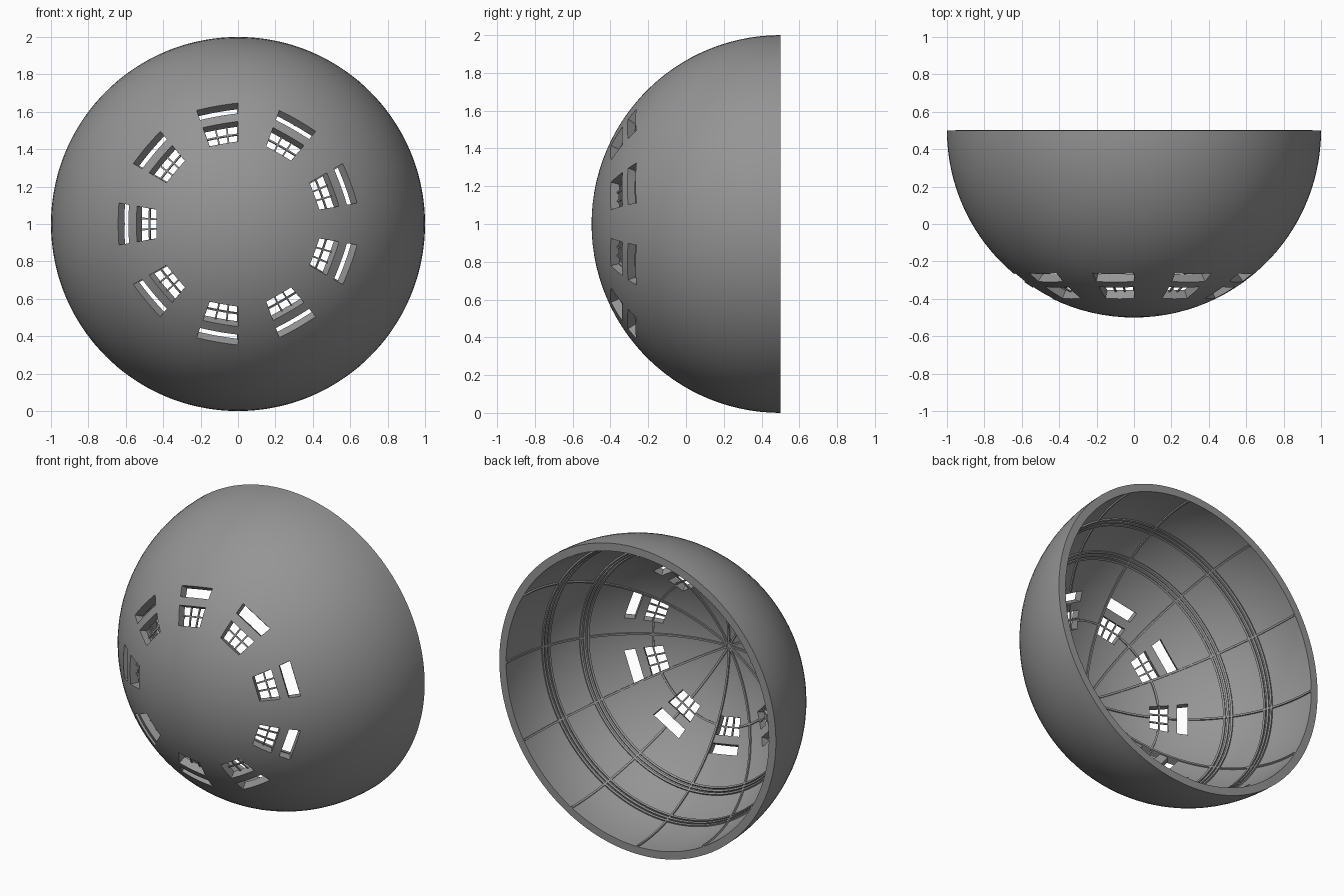
import bpy, bmesh, math
from mathutils import Vector

if "Cube" in bpy.data.objects:
    bpy.data.objects.remove(bpy.data.objects["Cube"])

C = Vector((0, 0.5, 1))          # sphere centre, pole points to -y
WIN = [180 + 40 * k for k in range(9)]   # window azimuths
W0, W1, S0, S1 = 26, 33, 36, 40  # polar limits of windows and slots
INNER = 0.95

GREY = bpy.data.materials.new("dark_grey")
GREY.diffuse_color = (0.3, 0.3, 0.3, 1)
GREY.use_nodes = True
GREY.node_tree.nodes["Principled BSDF"].inputs["Base Color"].default_value = GREY.diffuse_color


def direction(t, p):
    t, p = math.radians(t), math.radians(p)
    return Vector((math.sin(t) * math.cos(p), -math.cos(t), math.sin(t) * math.sin(p)))


def straight(t, p):
    """Polar angle adjusted so the opening edges run straight."""
    d = abs((p - 180 + 20) % 40 - 20)
    d = min(d, 20 - d)
    k = math.cos(math.radians(6)) / math.cos(math.radians(d))
    return math.degrees(math.atan(math.tan(math.radians(t)) * k))


def finish(bm, name):
    me = bpy.data.meshes.new(name)
    bm.to_mesh(me)
    bm.free()
    me.materials.append(GREY)
    ob = bpy.data.objects.new(name, me)
    bpy.context.collection.objects.link(ob)
    bpy.ops.object.select_all(action='DESELECT')
    ob.select_set(True)
    bpy.context.view_layer.objects.active = ob
    return ob


def shade():
    bpy.ops.object.shade_smooth_by_angle(angle=math.radians(30))


def strip(bm, path, width, r0, r1, closed=False):
    """Rectangular bar following (polar, azimuth) points on the sphere."""
    pts = [direction(*q) for q in path]
    n = len(pts)
    rows = []
    for i, d in enumerate(pts):
        if closed:
            tan = pts[(i + 1) % n] - pts[i - 1]
        else:
            tan = pts[min(i + 1, n - 1)] - pts[max(i - 1, 0)]
        s = tan.cross(d).normalized() * width / 2
        rows.append([bm.verts.new(C + v) for v in
                     (d * r0 - s, d * r0 + s, d * r1 + s, d * r1 - s)])
    for i in range(n if closed else n - 1):
        a, b = rows[i], rows[(i + 1) % n]
        for k in range(4):
            bm.faces.new((a[k], a[(k + 1) % 4], b[(k + 1) % 4], b[k]))
    if not closed:
        bm.faces.new(rows[0])
        bm.faces.new(rows[-1][::-1])


def span(a, b, n):
    return [a + (b - a) * i / n for i in range(n + 1)]


def done(bm, name):
    bmesh.ops.recalc_face_normals(bm, faces=bm.faces)
    finish(bm, name)
    shade()


# dome shell: polar grid with window and slot cells left open
STEP = 2.5
NP = int(360 / STEP)
OPEN = [W0, 29.5, W1, S0, S1]
thetas = span(0, W0, 8)[1:-1] + OPEN + span(S1, 90, 16)[1:]
bm = bmesh.new()
pole = bm.verts.new(C + direction(0, 0))
rows = [[bm.verts.new(C + direction(straight(t, j * STEP) if t in OPEN else t, j * STEP))
         for j in range(NP)] for t in thetas]
for j in range(NP):
    k = (j + 1) % NP
    bm.faces.new((pole, rows[0][j], rows[0][k]))
    az = (j + 0.5) * STEP
    in_win = any(abs((az - w + 180) % 360 - 180) < 10 for w in WIN)
    for i in range(len(thetas) - 1):
        mid = (thetas[i] + thetas[i + 1]) / 2
        if in_win and (W0 < mid < W1 or S0 < mid < S1):
            continue
        bm.faces.new((rows[i][j], rows[i + 1][j], rows[i + 1][k], rows[i][k]))
bm.normal_update()
for f in bm.faces:
    if f.normal.dot(f.calc_center_median() - C) < 0:
        f.normal_flip()
dome = finish(bm, "dome_shell")
mod = dome.modifiers.new("thickness", 'SOLIDIFY')
mod.thickness = 1 - INNER
mod.offset = -1
bpy.ops.object.modifier_apply(modifier=mod.name)
shade()

# window glazing bars: three panes across, two deep
bm = bmesh.new()
for w in WIN:
    for off in (-10 / 3, 10 / 3):
        strip(bm, [(straight(t, w + off), w + off) for t in span(W0, W1, 3)],
              0.009, 0.954, 0.962)
    strip(bm, [(straight(29.7, p), p) for p in span(w - 10, w + 10, 6)],
          0.009, 0.954, 0.962)
done(bm, "window_bars")

# inner meridian ribs, interrupted where they meet openings
bm = bmesh.new()
for p in range(0, 360, 30):
    parts = [(1, 90)]
    if p in (60, 180, 300):
        parts = [(1, W0), (W1, S0), (S1, 90)]
    for a, b in parts:
        strip(bm, [(t, p) for t in span(a, b, max(2, int((b - a) / 4)))],
              0.012, 0.941, 0.955)
done(bm, "meridian_ribs")

# thin ring segments linking the windows
bm = bmesh.new()
for w in WIN:
    strip(bm, [(29.5, p) for p in span(w + 10, w + 30, 6)], 0.012, 0.941, 0.955)
done(bm, "window_ring")

# two wide ring bands made of parallel strips
bm = bmesh.new()
for t in (54.5, 70):
    for off in (-1.4, 0, 1.4):
        strip(bm, [(t + off, p) for p in range(0, 360, 4)], 0.013, 0.94, 0.955, True)
done(bm, "ring_bands")
